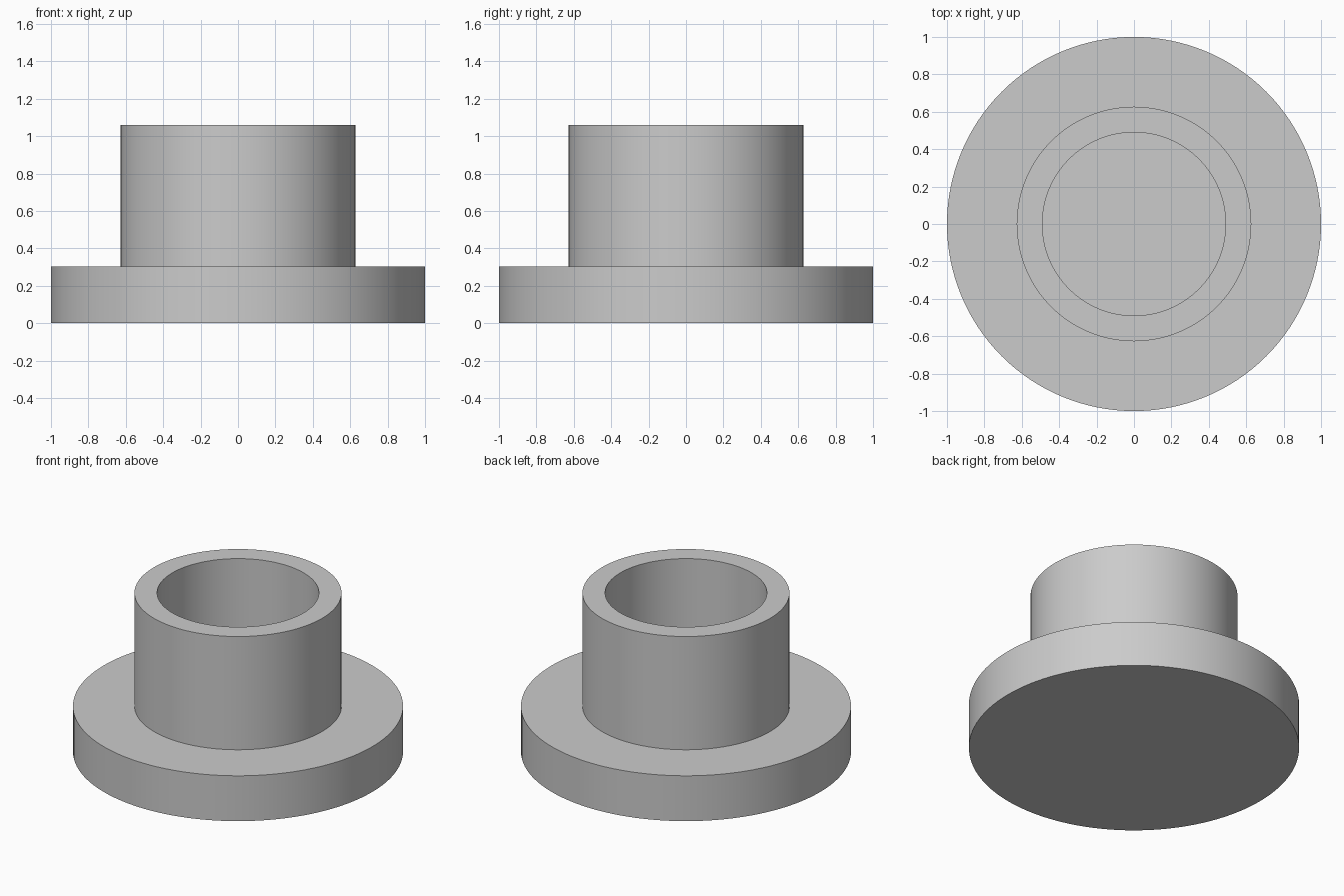
import bpy
import bmesh
import math

default_cube = bpy.data.objects.get("Cube")
if default_cube:
    bpy.data.objects.remove(default_cube, do_unlink=True)

FLANGE_R, COLLAR_R, BORE_R = 1.0, 0.627, 0.49
FLANGE_TOP, COLLAR_TOP, BORE_FLOOR = 0.303, 1.06, 0.303
SEGMENTS = 128

# Plain grey for the whole body
grey = bpy.data.materials.new("light_grey")
grey.use_nodes = True
colour = (0.6, 0.6, 0.6, 1.0)
grey.diffuse_color = colour
grey.node_tree.nodes["Principled BSDF"].inputs["Base Color"].default_value = colour


def lathe(name, profile, material):
    """Revolve an (r, z) profile about the z axis; both ends lie on the axis."""
    bm = bmesh.new()
    verts = [bm.verts.new((r, 0, z)) for r, z in profile]
    edges = [bm.edges.new(pair) for pair in zip(verts, verts[1:])]
    bmesh.ops.spin(bm, geom=verts + edges, cent=(0, 0, 0), axis=(0, 0, 1),
                   angle=math.tau, steps=SEGMENTS, use_duplicate=False)
    bmesh.ops.remove_doubles(bm, verts=bm.verts, dist=1e-4)
    bmesh.ops.recalc_face_normals(bm, faces=bm.faces)
    mesh = bpy.data.meshes.new(name)
    bm.to_mesh(mesh)
    bm.free()
    mesh.materials.append(material)
    obj = bpy.data.objects.new(name, mesh)
    bpy.context.collection.objects.link(obj)
    bpy.ops.object.select_all(action="DESELECT")
    obj.select_set(True)
    bpy.context.view_layer.objects.active = obj
    bpy.ops.object.shade_smooth_by_angle(angle=math.radians(30))
    return obj


# Round flange with a hollow collar, closed underneath
lathe("flanged_collar", [
    (0, 0), (FLANGE_R, 0), (FLANGE_R, FLANGE_TOP),
    (COLLAR_R, FLANGE_TOP), (COLLAR_R, COLLAR_TOP),
    (BORE_R, COLLAR_TOP), (BORE_R, BORE_FLOOR), (0, BORE_FLOOR),
], grey)
